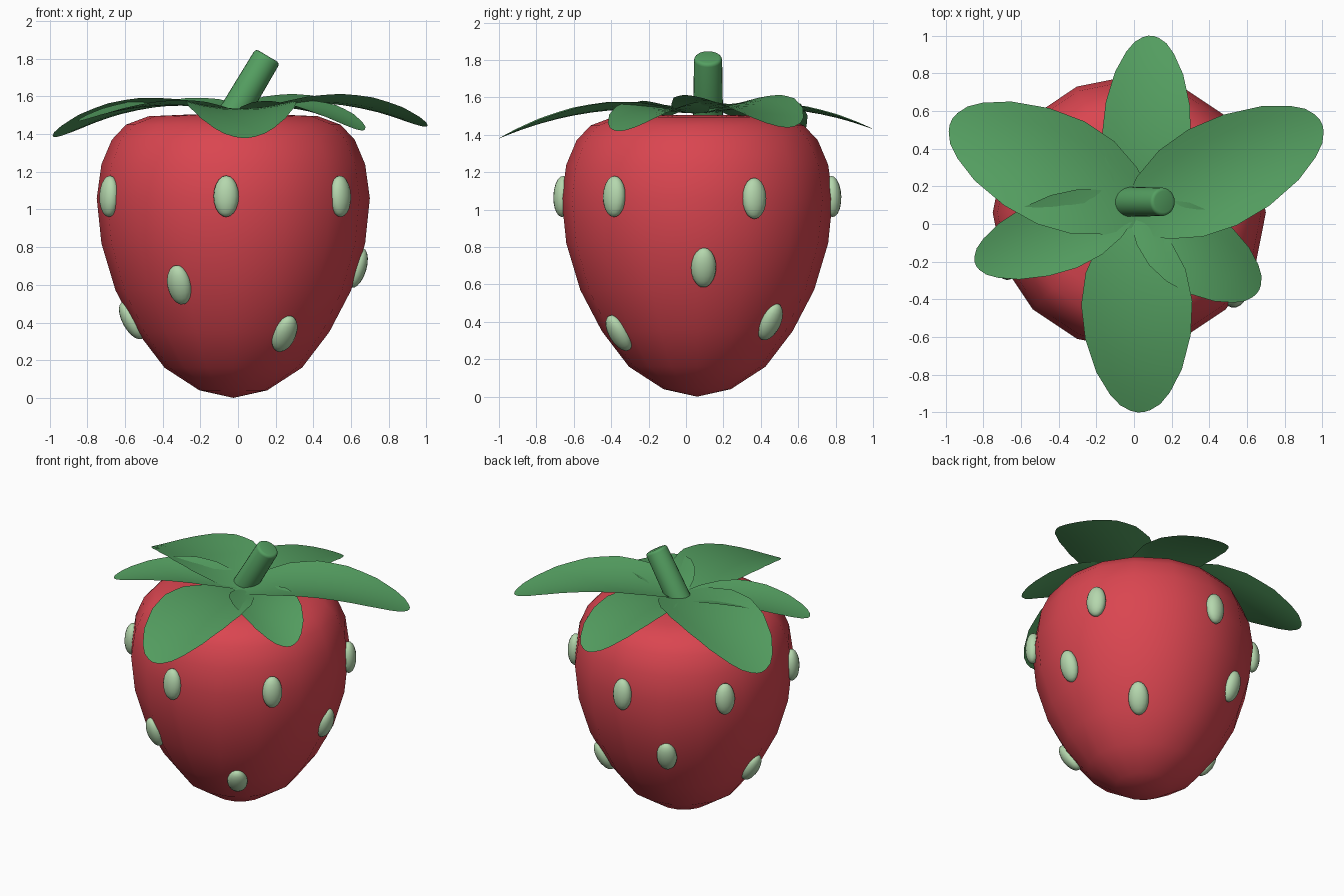
import bpy, bmesh, math
from mathutils import Vector, Matrix

if "Cube" in bpy.data.objects:
    bpy.data.objects.remove(bpy.data.objects["Cube"])


def material(name, rgb):
    m = bpy.data.materials.new(name)
    m.diffuse_color = (*rgb, 1)
    m.use_nodes = True
    m.node_tree.nodes["Principled BSDF"].inputs["Base Color"].default_value = m.diffuse_color
    return m


RED = material("red", (0.70, 0.06, 0.08))
GREEN = material("green", (0.09, 0.35, 0.12))
PALE = material("pale_green", (0.46, 0.68, 0.42))


def make(name, bm, mat, angle=180):
    me = bpy.data.meshes.new(name)
    bm.to_mesh(me)
    bm.free()
    me.materials.append(mat)
    ob = bpy.data.objects.new(name, me)
    bpy.context.collection.objects.link(ob)
    bpy.ops.object.select_all(action='DESELECT')
    ob.select_set(True)
    bpy.context.view_layer.objects.active = ob
    bpy.ops.object.shade_smooth_by_angle(angle=math.radians(angle))
    return ob


def lerp(table, t):
    for (a, va), (b, vb) in zip(table, table[1:]):
        if t <= b:
            return va + (vb - va) * (t - a) / (b - a)
    return table[-1][1]


# Fruit body: 16-sided lathe, profile as (z, radius)
CX, CY, SIDES = -0.025, 0.06, 16
PROFILE = [(0.04, 0.18), (0.16, 0.365), (0.35, 0.51), (0.57, 0.625), (0.82, 0.70),
           (1.06, 0.725), (1.24, 0.70), (1.37, 0.645), (1.45, 0.57), (1.495, 0.45),
           (1.505, 0.22)]
bm = bmesh.new()
rings = [[bm.verts.new((CX + r * math.cos(2 * math.pi * i / SIDES),
                        CY + r * math.sin(2 * math.pi * i / SIDES), z))
          for i in range(SIDES)] for z, r in PROFILE]
bottom, top = bm.verts.new((CX, CY, 0)), bm.verts.new((CX, CY, 1.505))
for i in range(SIDES):
    j = (i + 1) % SIDES
    bm.faces.new((bottom, rings[0][j], rings[0][i]))
    bm.faces.new((top, rings[-1][i], rings[-1][j]))
    for lo, hi in zip(rings, rings[1:]):
        bm.faces.new((lo[i], lo[j], hi[j], hi[i]))
make("fruit_body", bm, RED)

# Seeds: ellipsoids lying on the surface, long axis down the fruit (angle, height)
SEEDS = [(-93, 1.07), (-38, 1.07), (25, 1.06), (91, 1.07), (147, 1.07), (204, 1.07),
         (3, 0.69), (115, 0.64), (243, 0.60),
         (-57, 0.34), (47, 0.40), (180, 0.41)]
for n, (deg, z) in enumerate(SEEDS):
    a = math.radians(deg)
    out = Vector((math.cos(a), math.sin(a), 0))
    slope = (lerp(PROFILE, z + 0.08) - lerp(PROFILE, z - 0.08)) / 0.16
    up = (out * slope + Vector((0, 0, 1))).normalized()
    side = Vector((-out.y, out.x, 0))
    normal = side.cross(up)
    rot = Matrix((normal, side, up)).transposed().to_4x4()
    pos = Vector((CX, CY, z)) + out * (lerp(PROFILE, z) - 0.003)
    bm = bmesh.new()
    bmesh.ops.create_uvsphere(bm, u_segments=16, v_segments=10, radius=1)
    bm.transform(Matrix.Translation(pos) @ rot @ Matrix.Diagonal((0.05, 0.067, 0.11, 1)))
    make(f"seed_{n + 1}", bm, PALE)

# Leaves: thin cupped blades that arch and droop
WIDTH = [(0, 0.35), (0.1, 0.65), (0.25, 0.9), (0.42, 1), (0.6, 0.95), (0.78, 0.77),
         (0.9, 0.54), (0.96, 0.36), (0.99, 0.18), (1, 0.06)]
STEPS = [0, 0.05, 0.1, 0.17, 0.25, 0.33, 0.42, 0.51, 0.6, 0.69, 0.78, 0.84, 0.9, 0.96, 0.99, 1]


def leaf(name, base, deg, length, half, mid, tip, cup):
    a = math.radians(deg)
    d = Vector((math.cos(a), math.sin(a), 0))
    s = Vector((-d.y, d.x, 0))
    z0 = 1.515
    bm = bmesh.new()
    rows = []
    for t in STEPS:
        w = lerp(WIDTH, t)
        # quadratic through base, middle and tip heights
        z = z0 * (1 - t) * (1 - 2 * t) + mid * 4 * t * (1 - t) + tip * t * (2 * t - 1)
        c = Vector((*base, z)) + d * length * t
        rows.append([bm.verts.new(c + s * half * w * k + Vector((0, 0, cup * w * w * k * k)))
                     for k in (-1, -0.67, -0.33, 0, 0.33, 0.67, 1)])
    for p, q in zip(rows, rows[1:]):
        for k in range(6):
            bm.faces.new((p[k], q[k], q[k + 1], p[k + 1]))
    make(name, bm, GREEN)


leaf("leaf_back", (0.05, 0.10), 87.5, 0.90, 0.235, 1.535, 1.43, 0.03)
leaf("leaf_back_right", (0.0, 0.035), 27, 1.115, 0.285, 1.56, 1.44, 0.05)
leaf("leaf_front_right", (0.03, 0.05), -33, 0.75, 0.22, 1.53, 1.42, 0.04)
leaf("leaf_front", (0.0, 0.0), -88, 1.0, 0.295, 1.52, 1.38, 0.045)
leaf("leaf_front_left", (-0.03, 0.085), 200, 0.865, 0.205, 1.55, 1.47, 0.03)
leaf("leaf_back_left", (0.035, 0.075), 155, 1.11, 0.30, 1.54, 1.385, 0.045)

# Stem: leaning cylinder with a softened end
start, end = Vector((-0.035, 0.118, 1.49)), Vector((0.158, 0.118, 1.815))
axis = end - start
bm = bmesh.new()
bmesh.ops.create_cone(bm, cap_ends=True, segments=24, radius1=0.08, radius2=0.075,
                      depth=axis.length)
rim = [e for e in bm.edges if all(v.co.z > 0 for v in e.verts)]
bmesh.ops.bevel(bm, geom=rim, offset=0.018, segments=3, profile=0.5, affect='EDGES')
bm.transform(Matrix.Translation((start + end) / 2)
             @ axis.to_track_quat('Z', 'Y').to_matrix().to_4x4())
make("stem", bm, GREEN, 40)
